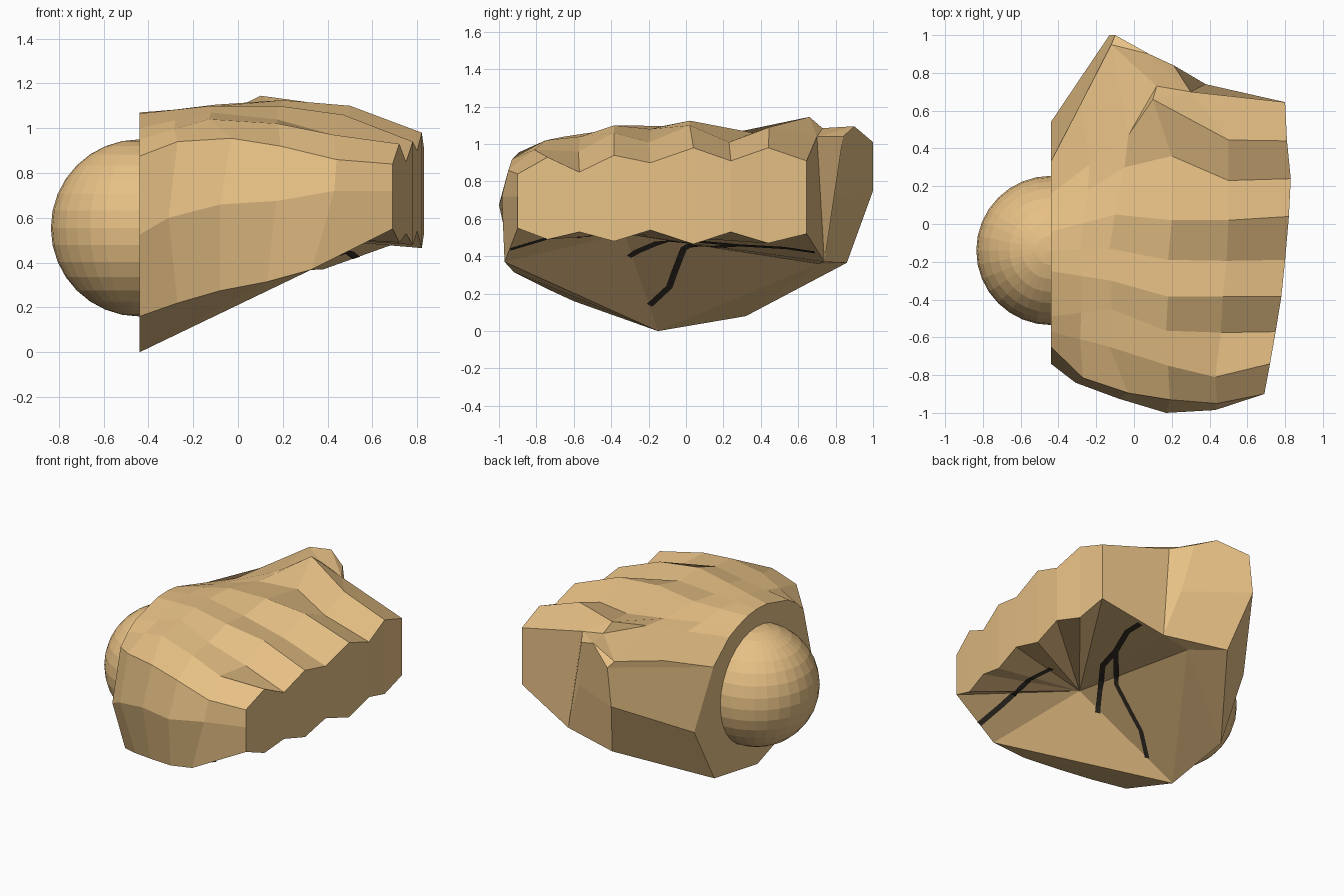
import bpy, bmesh
from mathutils import Vector
from mathutils.bvhtree import BVHTree

if "Cube" in bpy.data.objects:
    bpy.data.objects.remove(bpy.data.objects["Cube"])


def material(name, rgb):
    m = bpy.data.materials.new(name)
    m.diffuse_color = (*rgb, 1)
    m.use_nodes = True
    m.node_tree.nodes["Principled BSDF"].inputs["Base Color"].default_value = m.diffuse_color
    return m


stone = material("tan stone", (0.80, 0.53, 0.235))
dark = material("dark crack", (0.04, 0.032, 0.024))


def make_object(name, bm, mat):
    me = bpy.data.meshes.new(name)
    bm.to_mesh(me)
    me.materials.append(mat)
    ob = bpy.data.objects.new(name, me)
    bpy.context.collection.objects.link(ob)
    return ob


# Cross-sections from wrist to knuckles: lower edge, side, then nine points over the top
wrist = [(-.44, y, z) for y, z in (
    (-.60, .16), (-.74, .525), (-.65, .875), (-.57, .95), (-.49, 1.0), (-.25, 1.065),
    (-.14, 1.07), (-.04, 1.06), (.06, 1.03), (.16, .99), (.33, .85))]
palm = [(-.08, -.84, .275), (-.08, -.925, .66), (-.03, -.895, .955), (-.13, -.65, 1.04),
        (-.12, -.45, 1.07), (-.12, -.30, 1.10), (-.13, -.13, 1.095), (-.10, .05, 1.105),
        (-.05, .30, 1.07), (-.03, .47, 1.08), (-.12, .95, 1.04)]
mid = [(.13, -.92, .315), (.17, -1.0, .675), (.19, -.93, .92), (.18, -.75, 1.02),
       (.17, -.565, 1.04), (.18, -.385, 1.10), (.18, -.19, 1.08), (.20, .02, 1.125),
       (.20, .36, 1.06), (.10, .66, 1.145), (.08, .90, 1.095)]
fingers = [(.33, -.97, .37), (.43, -.985, .72), (.44, -.95, .86), (.43, -.81, .97),
           (.46, -.575, .96), (.47, -.385, 1.06), (.49, -.195, 1.01), (.50, .02, 1.10),
           (.50, .23, 1.01), (.50, .445, 1.09), (.30, .70, 1.04)]

# Flat knuckle end with zigzag upper and lower edges
kx = (.69, .72, .75, .78, .80, .82, .83, .81, .80)
ky = (-.90, -.74, -.57, -.385, -.19, .04, .24, .44, .645)
kt = (.84, .93, .85, .94, .90, .98, .91, .98, .91)
kb = (.55, .49, .53, .48, .54, .465, .53, .47, .52)
top_edge = list(zip(kx, ky, kt))
low_edge = list(zip(kx, ky, kb))
knuckles = [low_edge[0], (.69, -.90, .72)] + top_edge

# Extra section between wrist and palm, bulging at the outer side
heel = [tuple((Vector(a) + Vector(b)) / 2) for a, b in zip(wrist, palm)]
heel[:3] = [(-.27, -.73, .22), (-.31, -.84, .60), (-.27, -.815, .94)]
heel[10] = (-.28, .64, .97)

bm = bmesh.new()
cache = {}


def vert(p):
    key = tuple(round(c, 4) for c in p)
    if key not in cache:
        cache[key] = bm.verts.new(key)
    return cache[key]


def face(*pts):
    vs = list(dict.fromkeys(vert(p) for p in pts))
    if len(vs) > 2:
        bm.faces.new(vs)


# Top and outer side; the cleft beside the thumb is filled separately
rows = [wrist, heel, palm, mid, fingers, knuckles]
for r, (a, b) in enumerate(zip(rows, rows[1:])):
    for i in range(9 if r in (2, 3) else 10):
        face(a[i], b[i], b[i + 1], a[i + 1])
cleft = (.12, .73, 1.085)
loop = [mid[9], palm[9], palm[10], mid[10], fingers[10]]
for a, b in zip(loop, loop[1:] + loop[:1]):
    face(cleft, a, b)
face(mid[9], fingers[9], fingers[10])

# Thumb
w_side, w_back, w_bot = (-.44, .54, .48), (-.44, .32, .08), (-.44, -.15, 0)
t_top, t_mid, t_low = (-.10, 1.0, 1.01), (-.13, 1.0, .75), (-.04, .86, .365)
t_tip, t_fold, t_base, t_web = (.21, .84, 1.04), (.27, .78, .71), (.16, .71, .36), (.38, .74, .37)
face(wrist[10], heel[10], palm[10], t_top)
face(wrist[10], t_top, t_mid, w_side)
face(w_side, t_mid, t_low, w_back)
face(palm[10], mid[10], t_top)
face(mid[10], fingers[10], t_tip)
face(t_top, mid[10], t_tip, t_fold, t_mid)
face(t_mid, t_fold, t_web, t_low)
face(t_low, t_web, t_base)
face(t_tip, fingers[10], t_web, t_fold)
face(fingers[10], knuckles[10], low_edge[8], t_web)

# Hollow underside, knuckle face and wrist face
crease = (.167, -.33, .52)
face(w_back, t_low, t_base)
face(w_bot, w_back, t_base)
face(w_bot, t_base, crease)
face(t_base, t_web, crease)
face(w_bot, crease, fingers[0])
face(crease, low_edge[0], fingers[0])
for a, b in zip(rows[:4], rows[1:5]):
    face(w_bot, a[0], b[0])
for i in range(8):
    face(crease, low_edge[i], low_edge[i + 1])
    face(top_edge[i], top_edge[i + 1], low_edge[i + 1], low_edge[i])
face(crease, low_edge[8], t_web)
face(low_edge[0], knuckles[1], top_edge[0])
face(*wrist, w_side, w_back, w_bot)
bmesh.ops.recalc_face_normals(bm, faces=bm.faces)
make_object("stone_fist", bm, stone)
tree = BVHTree.FromBMesh(bm)

# Wrist ball joint
sphere = bmesh.new()
bmesh.ops.create_uvsphere(sphere, u_segments=32, v_segments=16, radius=.395)
bmesh.ops.translate(sphere, vec=(-.44, -.14, .555), verts=sphere.verts)
make_object("wrist_ball", sphere, stone)

# Cracks: thin ribbons projected onto the underside from below
right = Vector((-.77, .64, 0)).normalized()
out = Vector((.554, .667, -.5)).normalized()
up = out.cross(right)
origin = Vector((.39, -.10, .41))
cracks = bmesh.new()


def crack(path, width=.035):
    pts = []
    for (u0, v0), (u1, v1) in zip(path, path[1:]):
        for k in range(6):
            t = k / 6
            pts.append((u0 + (u1 - u0) * t, v0 + (v1 - v0) * t))
    pts.append(path[-1])
    hits = []
    for u, v in pts:
        p = origin + right * u + up * v + out * 3
        co, n, _, _ = tree.ray_cast(p, -out)
        if co:
            hits.append((co + n * .005, n))
    prev = None
    for i, (co, n) in enumerate(hits):
        tan = hits[min(i + 1, len(hits) - 1)][0] - hits[max(i - 1, 0)][0]
        s = n.cross(tan).normalized() * width / 2
        pair = (cracks.verts.new(co - s), cracks.verts.new(co + s))
        if prev:
            f = cracks.faces.new((prev[0], pair[0], pair[1], prev[1]))
            f.normal_update()
            if f.normal.dot(n) < 0:
                f.normal_flip()
        prev = pair


crack([(.40, .36), (.32, .31), (.25, .19), (.17, .10), (.14, -.20)])
crack([(.25, .19), (.255, -.02), (.35, -.20), (.41, -.31), (.45, -.48)])
crack([(-.60, -.27), (-.47, -.16), (-.35, -.05), (-.29, .01), (-.15, .08)])
make_object("palm_cracks", cracks, dark)
